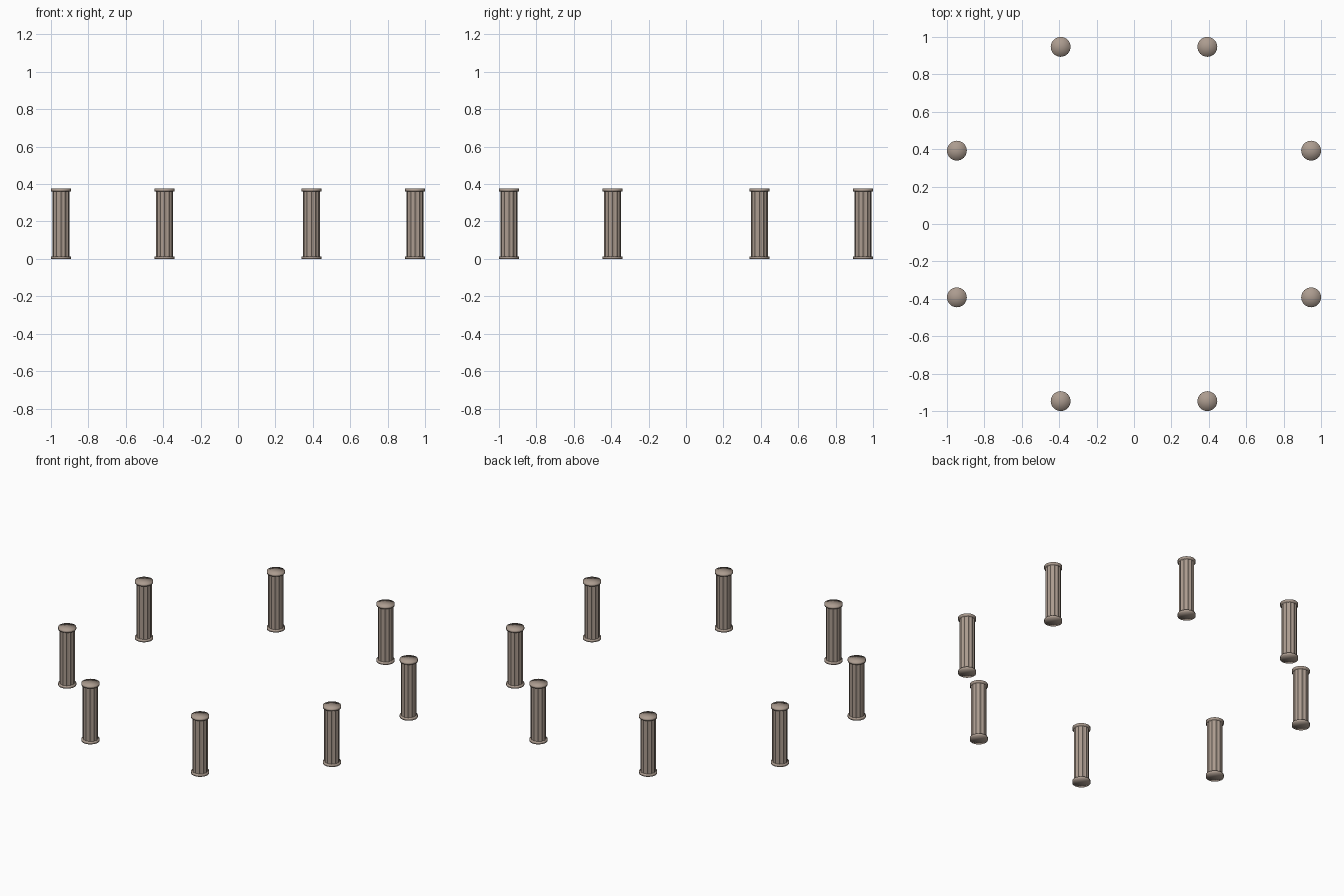
import bpy, bmesh, math

if "Cube" in bpy.data.objects:
    bpy.data.objects.remove(bpy.data.objects["Cube"])

# Stone material
stone = bpy.data.materials.new("warm grey stone")
stone.diffuse_color = (0.41, 0.33, 0.275, 1)
stone.use_nodes = True
stone.node_tree.nodes["Principled BSDF"].inputs["Base Color"].default_value = stone.diffuse_color

RING, HEIGHT, CAP_R, CAP_H = 1.025, 0.375, 0.053, 0.014
SHAFT_R, FLUTES = 0.0455, 12


def prism(name, outline, z0, z1, smooth):
    """Vertical prism with triangle-fan ends."""
    bm = bmesh.new()
    lo = [bm.verts.new((x, y, z0)) for x, y in outline]
    hi = [bm.verts.new((x, y, z1)) for x, y in outline]
    c0, c1 = bm.verts.new((0, 0, z0)), bm.verts.new((0, 0, z1))
    n = len(outline)
    for i in range(n):
        j = (i + 1) % n
        bm.faces.new((lo[i], lo[j], hi[j], hi[i]))
        bm.faces.new((c0, lo[j], lo[i]))
        bm.faces.new((c1, hi[i], hi[j]))
    for f in bm.faces:
        f.smooth = smooth
    me = bpy.data.meshes.new(name)
    bm.to_mesh(me)
    bm.free()
    me.materials.append(stone)
    return me


def circle(r, n):
    return [(r * math.cos(2 * math.pi * i / n), r * math.sin(2 * math.pi * i / n)) for i in range(n)]


# Fluted outline: shallow hollows between sharp ridges
fluted = []
STEPS = 4
for i in range(FLUTES * STEPS):
    a = 2 * math.pi * i / (FLUTES * STEPS)
    r = SHAFT_R - 0.004 * math.sin(math.pi * (i % STEPS) / STEPS)
    fluted.append((r * math.cos(a), r * math.sin(a)))

parts = {
    "base": prism("base", circle(CAP_R, 32), 0, CAP_H, True),
    "shaft": prism("shaft", fluted, CAP_H, HEIGHT - CAP_H, False),
    "capital": prism("capital", circle(CAP_R, 32), HEIGHT - CAP_H, HEIGHT, True),
}

# Ring of eight columns
for k in range(8):
    a = math.radians(22.5 + 45 * k)
    for name, me in parts.items():
        ob = bpy.data.objects.new(f"column_{name}_{k + 1}", me)
        ob.location = (RING * math.cos(a), RING * math.sin(a), 0)
        bpy.context.collection.objects.link(ob)
